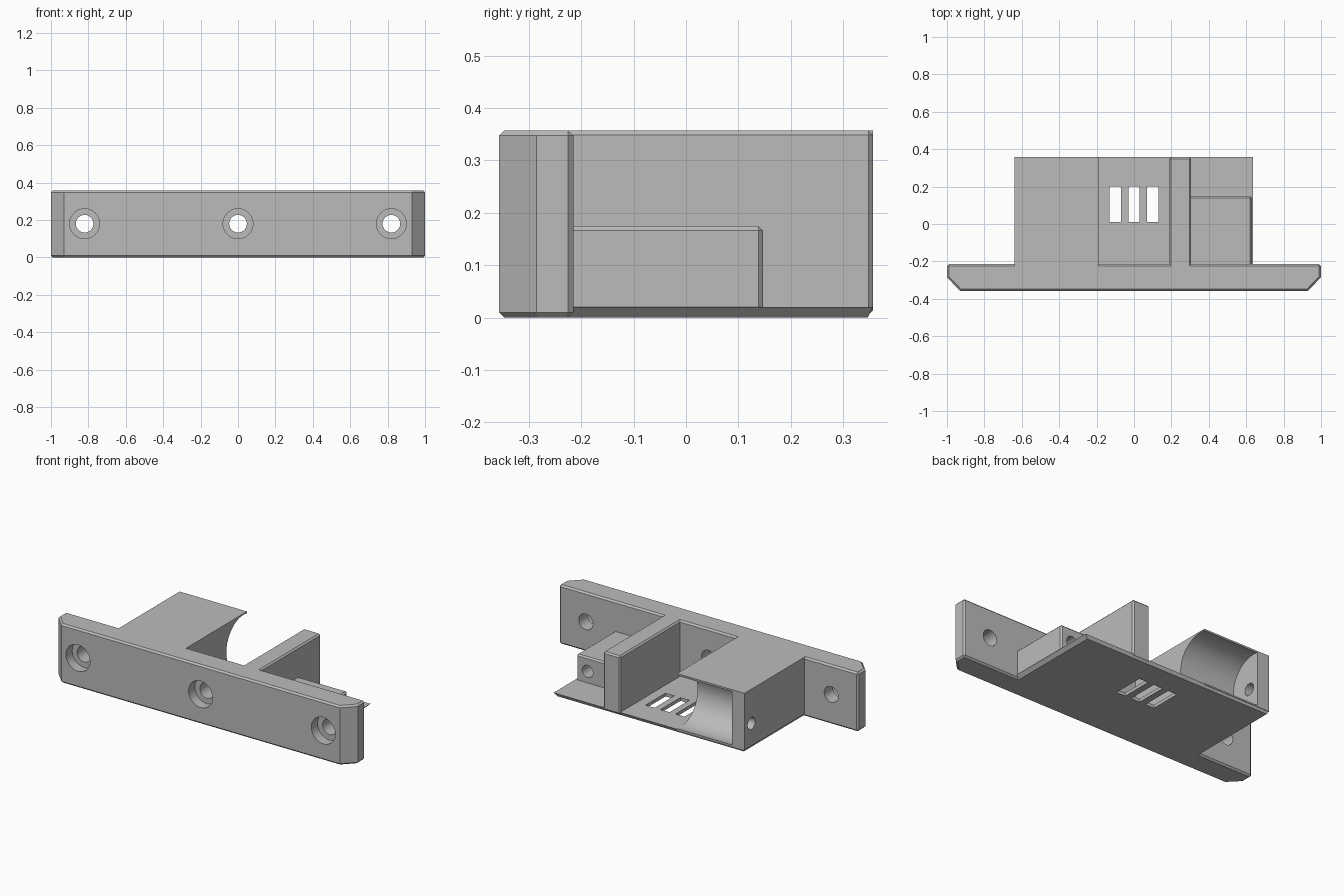
import bpy, bmesh
from math import radians, pi
from mathutils import Matrix, Vector

default = bpy.data.objects.get("Cube")
if default:
    bpy.data.objects.remove(default)

grey = bpy.data.materials.new("plain grey")
grey.use_nodes = True
GREY = (0.5, 0.5, 0.5, 1)
grey.diffuse_color = GREY
grey.node_tree.nodes["Principled BSDF"].inputs["Base Color"].default_value = GREY


def finish(name, bm):
    bmesh.ops.recalc_face_normals(bm, faces=bm.faces)
    mesh = bpy.data.meshes.new(name)
    bm.to_mesh(mesh)
    bm.free()
    mesh.materials.append(grey)
    obj = bpy.data.objects.new(name, mesh)
    bpy.context.collection.objects.link(obj)
    return obj


def prism(name, outline, axis, low, high):
    """Extrude a 2D outline along the given axis."""
    place = {"x": lambda u, v, d: (d, u, v),
             "y": lambda u, v, d: (u, d, v),
             "z": lambda u, v, d: (u, v, d)}[axis]
    bm = bmesh.new()
    face = bm.faces.new([bm.verts.new(place(u, v, low)) for u, v in outline])
    made = bmesh.ops.extrude_face_region(bm, geom=[face])["geom"]
    verts = [g for g in made if isinstance(g, bmesh.types.BMVert)]
    bmesh.ops.translate(bm, verts=verts, vec=Vector(place(0, 0, high - low)))
    return finish(name, bm)


def box(name, x, y, z):
    return prism(name, [(x[0], y[0]), (x[1], y[0]), (x[1], y[1]), (x[0], y[1])],
                 "z", *z)


def rod(axis, centre, radius, length):
    """Cylinder used as a cutter, centred on its length."""
    turn = Matrix.Rotation(pi / 2, 4, "Y" if axis == "x" else "X")
    bm = bmesh.new()
    bmesh.ops.create_cone(bm, cap_ends=True, segments=48, radius1=radius,
                          radius2=radius, depth=length,
                          matrix=Matrix.Translation(centre) @ turn)
    return finish("cutter", bm)


def apply(obj, mod):
    bpy.ops.object.select_all(action="DESELECT")
    obj.select_set(True)
    bpy.context.view_layer.objects.active = obj
    bpy.ops.object.modifier_apply(modifier=mod.name)


def chamfer(obj, width):
    mod = obj.modifiers.new("chamfer", "BEVEL")
    mod.width, mod.segments = width, 1
    mod.limit_method, mod.angle_limit = "ANGLE", radians(50)
    apply(obj, mod)


def cut(obj, cutters):
    for cutter in cutters:
        mod = obj.modifiers.new("cut", "BOOLEAN")
        mod.operation, mod.solver, mod.object = "DIFFERENCE", "EXACT", cutter
        apply(obj, mod)
        bpy.data.objects.remove(cutter)
    bpy.ops.object.shade_smooth_by_angle(angle=radians(30))


FRONT, PLATE_BACK, BACK, TOP = -0.357, -0.215, 0.357, 0.357
INSIDE = -0.29  # parts start inside the plate so they join it

# Front plate with slanted front corners and counterbored screw holes
plate = prism("front_plate", [(-0.93, FRONT), (0.93, FRONT), (1, -0.285),
                              (1, PLATE_BACK), (-1, PLATE_BACK), (-1, -0.285)],
              "z", 0, TOP)
chamfer(plate, 0.01)
holes = []
for x in (-0.82, 0, 0.82):
    holes.append(rod("y", (x, FRONT, 0.18), 0.08, 0.12))
    holes.append(rod("y", (x, -0.3, 0.18), 0.047, 0.4))
cut(plate, holes)

# Floor with undercut edges and a row of plain slots
floor = prism("floor", [(-0.63, 0), (0.615, 0), (0.635, 0.02), (-0.64, 0.02)],
              "y", INSIDE, BACK)
for v in floor.data.vertices:
    if v.co.z < 0.001 and v.co.y > 0:
        v.co.y -= 0.01
cut(floor, [box("cutter", (x - 0.03, x + 0.03), (0.01, 0.2), (-0.1, 0.1))
            for x in (-0.1, 0, 0.1)])

# Tall side block, scooped from the back, with a pin hole in its outer wall
block = box("scooped_block", (-0.64, -0.19), (INSIDE, BACK), (0.015, TOP))
cut(block, [rod("x", (-0.557 + 0.25, 0.325, 0.185), 0.165, 0.5),
            rod("x", (-0.6, 0.29, 0.15), 0.036, 0.2)])

# Upright wall on the other side of the bay
wall = box("upright_wall", (0.19, 0.305), (INSIDE, BACK), (0.005, TOP))
chamfer(wall, 0.009)

# Low block beside the wall with a blind screw hole
low = box("low_block", (0.28, 0.63), (INSIDE, 0.147), (0.01, 0.175))
chamfer(low, 0.009)
cut(low, [rod("y", (0.555, 0.1, 0.09), 0.036, 0.4)])
